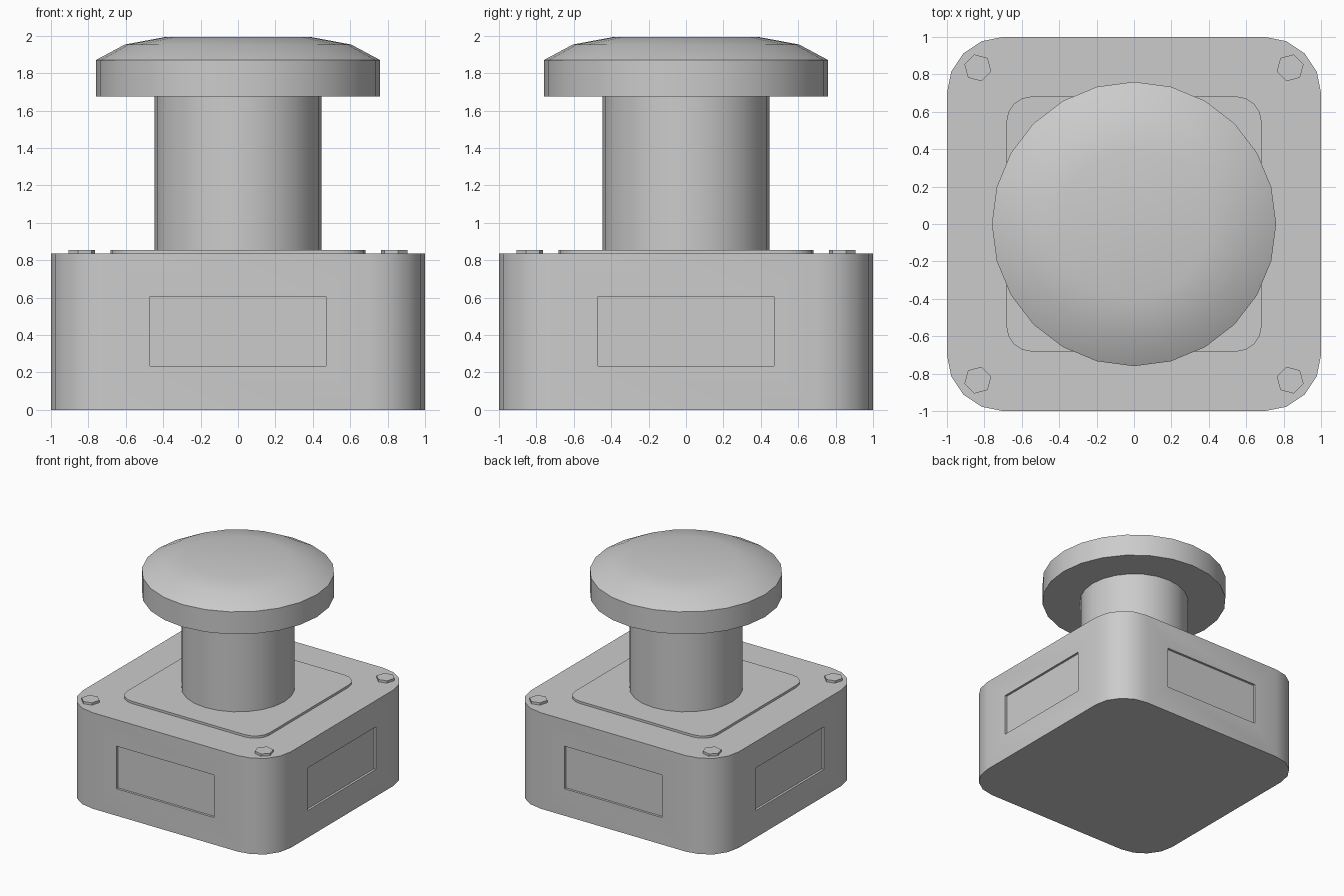
import bpy, bmesh
from math import sin, cos, pi, radians
from mathutils import Matrix

if "Cube" in bpy.data.objects:
    bpy.data.objects.remove(bpy.data.objects["Cube"])


def make(name, bm):
    bmesh.ops.recalc_face_normals(bm, faces=bm.faces)
    me = bpy.data.meshes.new(name)
    bm.to_mesh(me)
    bm.free()
    ob = bpy.data.objects.new(name, me)
    bpy.context.collection.objects.link(ob)
    return ob


def smooth(ob):
    bpy.ops.object.select_all(action='DESELECT')
    ob.select_set(True)
    bpy.context.view_layer.objects.active = ob
    bpy.ops.object.shade_smooth_by_angle(angle=radians(30))


def prism(name, pts, z0, z1):
    bm = bmesh.new()
    face = bm.faces.new([bm.verts.new((x, y, z0)) for x, y in pts])
    top = bmesh.ops.extrude_face_region(bm, geom=[face], use_keep_orig=True)['geom']
    bmesh.ops.translate(bm, vec=(0, 0, z1 - z0),
                        verts=[g for g in top if isinstance(g, bmesh.types.BMVert)])
    return make(name, bm)


def rounded_square(half, r, seg=4):
    pts = []
    for k in range(4):
        a0 = k * pi / 2
        cx = (half - r) * (1 if k in (0, 3) else -1)
        cy = (half - r) * (1 if k < 2 else -1)
        for i in range(seg + 1):
            a = a0 + i * pi / 2 / seg
            pts.append((cx + r * cos(a), cy + r * sin(a)))
    return pts


def lathe(name, profile, n=24):
    bm = bmesh.new()
    rings = [[bm.verts.new((r * cos(2 * pi * i / n), r * sin(2 * pi * i / n), z))
              for i in range(n)] for r, z in profile]
    for a, b in zip(rings, rings[1:]):
        for i in range(n):
            j = (i + 1) % n
            bm.faces.new((a[i], a[j], b[j], b[i]))
    bm.faces.new(rings[0][::-1])
    bm.faces.new(rings[-1])
    return make(name, bm)


# Housing with a shallow recessed panel on each side
housing = prism("housing", rounded_square(1.0, 0.3), 0, 0.835)
bm = bmesh.new()
for k in range(4):
    bmesh.ops.create_cube(bm, size=1, matrix=Matrix.Rotation(k * pi / 2, 4, 'Z')
                          @ Matrix.Translation((0, -1.03, 0.42))
                          @ Matrix.Diagonal((0.94, 0.1, 0.37, 1)))
cutter = make("panel_cutter", bm)
cutter.hide_render = True
mod = housing.modifiers.new("panels", 'BOOLEAN')
mod.operation = 'DIFFERENCE'
mod.solver = 'EXACT'
mod.object = cutter
bpy.context.view_layer.objects.active = housing
housing.select_set(True)
bpy.ops.object.modifier_apply(modifier=mod.name)
bpy.data.objects.remove(cutter)
smooth(housing)

# Raised plate under the post
smooth(prism("collar_plate", rounded_square(0.683, 0.14), 0.83, 0.855))

# Post and mushroom head
smooth(lathe("post", [(0.447, 0.85), (0.447, 1.68)]))
smooth(lathe("button_head", [(0.76, 1.675), (0.76, 1.87), (0.605, 1.953), (0.395, 1.992)]))

# Hex bolts, mirrored into the corners
for sx in (-1, 1):
    for sy in (-1, 1):
        hexagon = [(sx * (0.835 + 0.074 * cos(radians(15 + 60 * i))),
                    sy * (0.835 + 0.074 * sin(radians(15 + 60 * i)))) for i in range(6)]
        prism("corner_bolt", hexagon, 0.83, 0.855)
